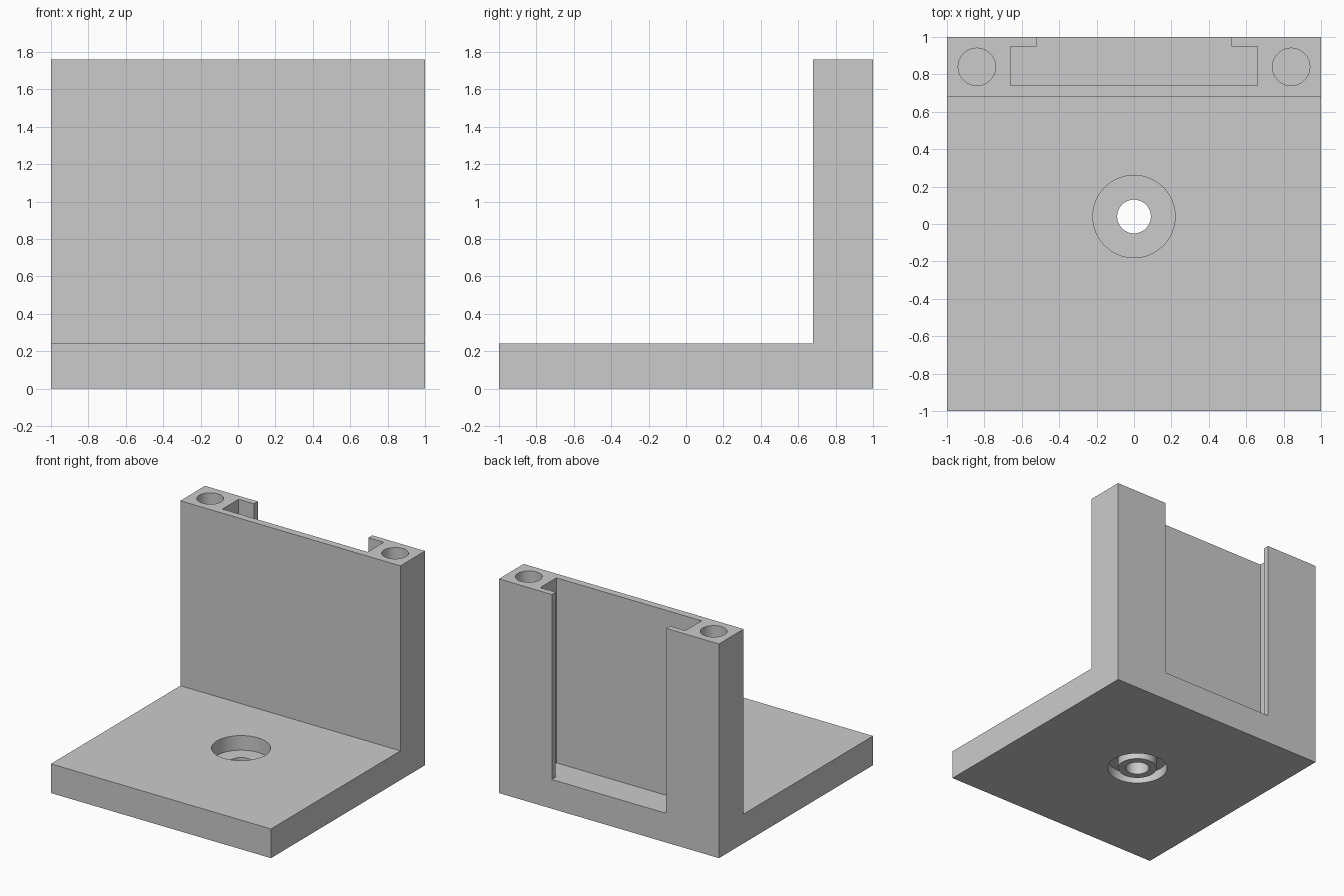
import bpy
import bmesh

if "Cube" in bpy.data.objects:
    bpy.data.objects.remove(bpy.data.objects["Cube"], do_unlink=True)

grey = bpy.data.materials.new("plain grey")
grey.use_nodes = True
colour = (0.6, 0.6, 0.6, 1)
grey.diffuse_color = colour
grey.node_tree.nodes["Principled BSDF"].inputs["Base Color"].default_value = colour

PLATE, WALL, TOP = 0.24, 0.68, 1.76
HOLE_Y = 0.04


def extrude(name, outline, offset):
    """Solid made by sweeping a flat outline along an offset."""
    bm = bmesh.new()
    face = bm.faces.new([bm.verts.new(p) for p in outline])
    swept = bmesh.ops.extrude_face_region(bm, geom=[face])
    verts = [v for v in swept["geom"] if isinstance(v, bmesh.types.BMVert)]
    bmesh.ops.translate(bm, verts=verts, vec=offset)
    bmesh.ops.recalc_face_normals(bm, faces=bm.faces)
    mesh = bpy.data.meshes.new(name)
    bm.to_mesh(mesh)
    bm.free()
    mesh.materials.append(grey)
    obj = bpy.data.objects.new(name, mesh)
    bpy.context.collection.objects.link(obj)
    return obj


def cylinder(name, radius, x, y, low, high):
    bpy.ops.mesh.primitive_cylinder_add(
        vertices=64, radius=radius, depth=high - low, location=(x, y, (low + high) / 2))
    obj = bpy.context.object
    obj.name = name
    obj.data.materials.append(grey)
    return obj


def cut(target, cutter):
    mod = target.modifiers.new("cut " + cutter.name, "BOOLEAN")
    mod.operation = "DIFFERENCE"
    mod.solver = "EXACT"
    mod.object = cutter
    bpy.context.view_layer.objects.active = target
    bpy.ops.object.modifier_apply(modifier=mod.name)
    bpy.data.objects.remove(cutter, do_unlink=True)


# L-shaped body: base plate with an upright wall at the back
profile = [(-1, 0), (1, 0), (1, TOP), (WALL, TOP), (WALL, PLATE), (-1, PLATE)]
bracket = extrude("bracket", [(-1, y, z) for y, z in profile], (2, 0, 0))

# T-slot in the wall, open at the back and the top
half = [(0.52, 1.1), (0.52, 0.95), (0.66, 0.95), (0.66, 0.74)]
slot = half + [(-x, y) for x, y in reversed(half)]
cut(bracket, extrude("slot", [(x, y, PLATE) for x, y in slot], (0, 0, TOP)))

# Blind holes in the wall top
for side in (-1, 1):
    cut(bracket, cylinder("post hole", 0.1, 0.84 * side, 0.84, 0.6, TOP + 0.1))

# Counterbored hole in the base
cut(bracket, cylinder("counterbore", 0.22, 0, HOLE_Y, 0.12, PLATE + 0.1))
cut(bracket, cylinder("through hole", 0.09, 0, HOLE_Y, -0.1, PLATE))

# Ring groove underneath, around a flush boss
ring = cylinder("groove", 0.23, 0, HOLE_Y, -0.1, 0.08)
cut(ring, cylinder("boss", 0.15, 0, HOLE_Y, -0.2, 0.2))
cut(bracket, ring)

bpy.ops.object.select_all(action="DESELECT")
bracket.select_set(True)
bpy.context.view_layer.objects.active = bracket
bpy.ops.object.shade_smooth_by_angle()
